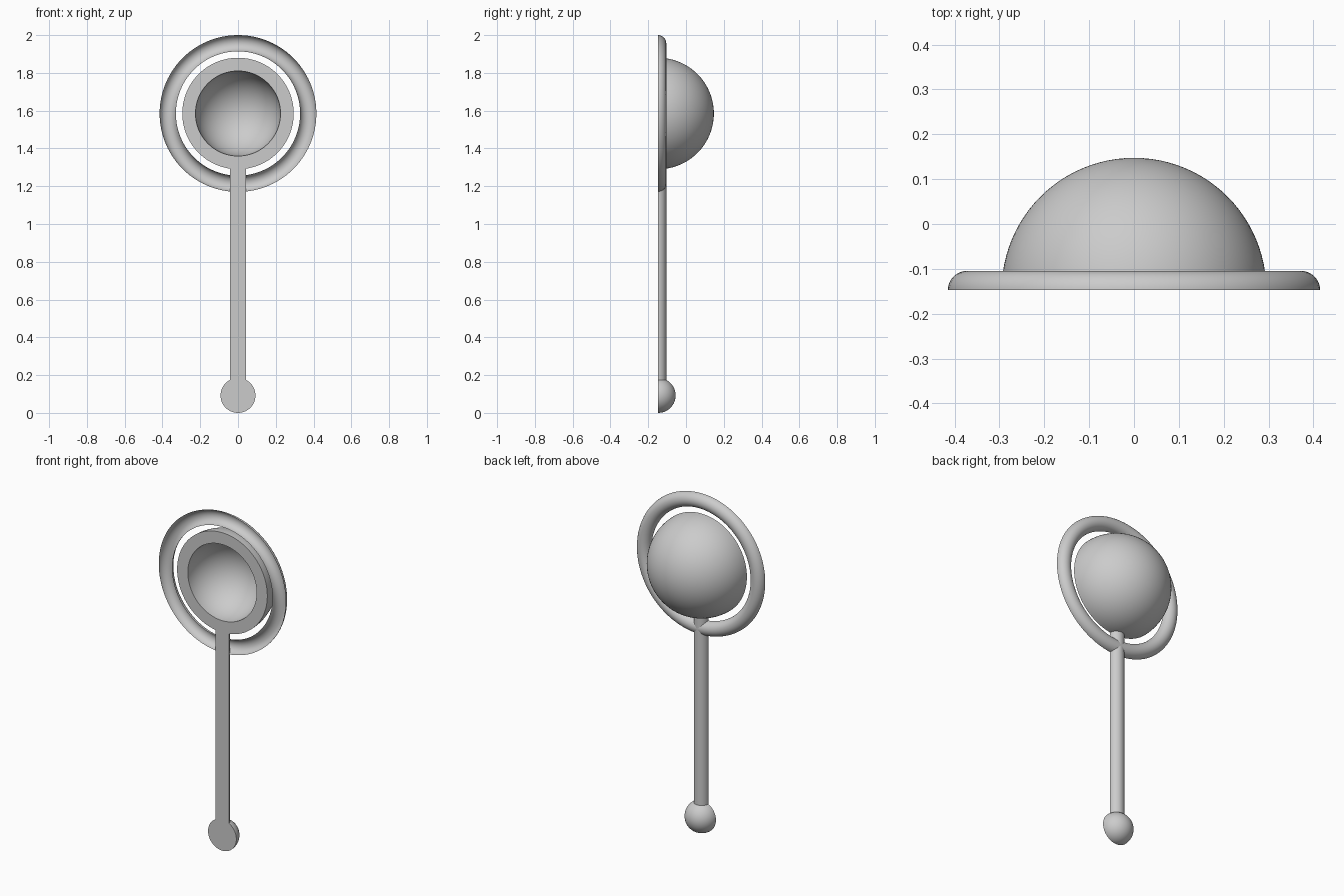
import bpy
import bmesh
from math import sin, cos, pi, radians, sqrt
from mathutils import Vector

cube = bpy.data.objects.get("Cube")
if cube:
    bpy.data.objects.remove(cube, do_unlink=True)

FRONT = -0.1475      # flat cut plane at the front
HEAD_Z = 2 - 0.415   # centre of bowl and ring
BALL_R = 0.0925
STEM_R = 0.043

grey = bpy.data.materials.new("plain grey")
grey.use_nodes = True
colour = (0.6, 0.6, 0.6, 1)
grey.diffuse_color = colour
grey.node_tree.nodes["Principled BSDF"].inputs["Base Color"].default_value = colour


def arc(radius, start, end, steps, offset=0):
    """Points (distance from axis, depth) along a circular arc."""
    angles = [start + (end - start) * i / steps for i in range(steps + 1)]
    return [(offset + radius * cos(a), radius * sin(a)) for a in angles]


def finish(name, bm):
    bmesh.ops.remove_doubles(bm, verts=bm.verts, dist=1e-5)
    bmesh.ops.recalc_face_normals(bm, faces=bm.faces)
    bm.normal_update()
    rear = max(bm.faces, key=lambda f: f.calc_center_median().y)
    if rear.normal.y < 0:
        bmesh.ops.reverse_faces(bm, faces=bm.faces)
    mesh = bpy.data.meshes.new(name)
    bm.to_mesh(mesh)
    bm.free()
    mesh.materials.append(grey)
    mesh.shade_smooth()
    mesh.set_sharp_from_angle(angle=radians(35))
    obj = bpy.data.objects.new(name, mesh)
    bpy.context.collection.objects.link(obj)
    return obj


def lathe(name, profile, z, segments=96):
    """Spin a profile about the front-to-back axis at height z."""
    bm = bmesh.new()
    verts = [bm.verts.new((r, FRONT + d, z)) for r, d in profile]
    edges = [bm.edges.new(pair) for pair in zip(verts, verts[1:])]
    bmesh.ops.spin(bm, geom=verts + edges, cent=(0, FRONT, z), axis=(0, 1, 0),
                   angle=2 * pi, steps=segments)
    return finish(name, bm)


# Thick hemispherical bowl, open to the front with a flat rim
lathe("bowl", arc(0.295, pi / 2, 0, 24) + arc(0.225, 0, pi / 2, 24), HEAD_Z)

# Half-round ring, an open gutter on its front side
lathe("outer_ring", arc(STEM_R, 0, pi, 20, offset=0.415 - STEM_R), HEAD_Z)

# Half ball at the foot, closed by a flat disc
lathe("end_ball", arc(BALL_R, pi / 2, 0, 20) + [(0, 0)], BALL_R, 64)

# Half-round stem with a flat front, ending inside the ball and the bowl wall
bm = bmesh.new()
low = BALL_R + sqrt(BALL_R ** 2 - STEM_R ** 2) - 0.005
section = [bm.verts.new((x, FRONT + d, low)) for x, d in arc(STEM_R, 0, pi, 20)]
base = bm.faces.new(section)
top = bmesh.ops.extrude_face_region(bm, geom=[base])["geom"]
bmesh.ops.translate(bm, vec=Vector((0, 0, 1.3 - low)),
                    verts=[v for v in top if isinstance(v, bmesh.types.BMVert)])
finish("stem", bm)
